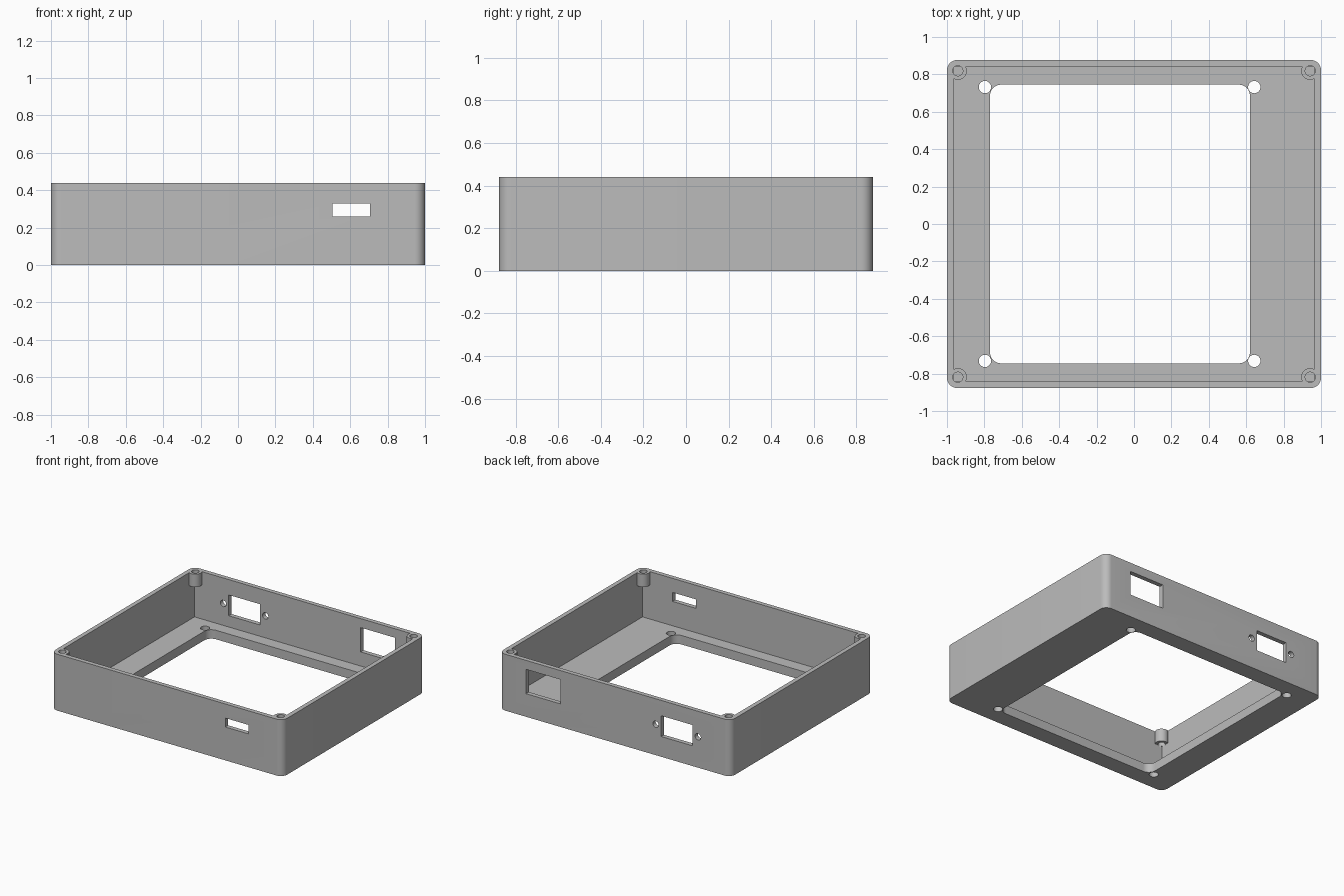
import bpy, bmesh, math

if "Cube" in bpy.data.objects:
    bpy.data.objects.remove(bpy.data.objects["Cube"])

W, D, H = 1.0, 0.877, 0.44      # half width, half depth, height
WALL, FLOOR = 0.035, 0.07

grey = bpy.data.materials.new("plain_grey")
grey.use_nodes = True
colour = (0.5, 0.5, 0.5, 1)
grey.diffuse_color = colour
grey.node_tree.nodes["Principled BSDF"].inputs["Base Color"].default_value = colour


def block(name, x, y, z, radius=0.0):
    """Box given by its ranges, with optional rounded vertical edges."""
    bm = bmesh.new()
    bmesh.ops.create_cube(bm, size=1)
    for v in bm.verts:
        v.co = [lo if c < 0 else hi for c, (lo, hi) in zip(v.co, (x, y, z))]
    if radius:
        upright = [e for e in bm.edges
                   if abs(e.verts[0].co.z - e.verts[1].co.z) > 1e-4]
        bmesh.ops.bevel(bm, geom=upright, offset=radius, segments=10,
                        profile=0.5, affect='EDGES')
    return finish(name, bm)


def rod(name, centre, radius, length, along_y=False):
    bm = bmesh.new()
    bmesh.ops.create_cone(bm, cap_ends=True, segments=40, radius1=radius,
                          radius2=radius, depth=length)
    obj = finish(name, bm)
    obj.location = centre
    if along_y:
        obj.rotation_euler.x = math.pi / 2
    return obj


def finish(name, bm):
    bmesh.ops.recalc_face_normals(bm, faces=bm.faces)
    mesh = bpy.data.meshes.new(name)
    bm.to_mesh(mesh)
    bm.free()
    obj = bpy.data.objects.new(name, mesh)
    bpy.context.collection.objects.link(obj)
    mesh.materials.append(grey)
    return obj


def cut(target, cutter):
    """Subtract the cutter from the target and remove the cutter."""
    cutter.hide_render = True
    mod = target.modifiers.new("cut", 'BOOLEAN')
    mod.operation = 'DIFFERENCE'
    mod.solver = 'EXACT'
    mod.object = cutter
    bpy.context.view_layer.objects.active = target
    bpy.ops.object.modifier_apply(modifier=mod.name)
    bpy.data.objects.remove(cutter)


corners = [(sx, sy) for sx in (-1, 1) for sy in (-1, 1)]

# Outer body with rounded upright corners
case = block("open_case", (-W, W), (-D, D), (0, H), 0.055)

# Cavity, leaving short screw bosses in the top corners
cavity = block("cavity", (WALL - W, W - WALL), (WALL - D, D - WALL), (FLOOR, H + 0.1))
for sx, sy in corners:
    cut(cavity, rod("boss", (sx * 0.942, sy * 0.819, H), 0.048, 0.2))
    # keep the small sliver behind each boss solid
    cut(cavity, block("boss_back", sorted((sx * 0.942, sx * 1.1)),
                      sorted((sy * 0.819, sy * 1.1)), (H - 0.1, H + 0.2)))
cut(case, cavity)

# Screw holes in the bosses
for sx, sy in corners:
    cut(case, rod("boss_hole", (sx * 0.942, sy * 0.819, H), 0.027, 0.22))

# Large floor opening and its mounting holes
cut(case, block("floor_opening", (-0.77, 0.62), (-0.745, 0.745), (-0.1, 0.2), 0.06))
for sx, sy in corners:
    cut(case, rod("floor_hole", (-0.077 + sx * 0.72, sy * 0.732, 0), 0.033, 0.3))

# Front slot
cut(case, block("front_slot", (0.505, 0.705), (-1, -0.8), (0.26, 0.33)))

# Back ports with two fixing holes
cut(case, block("back_port_large", (0.47, 0.768), (0.8, 1), (0.18, 0.37)))
cut(case, block("back_port_small", (-0.67, -0.4), (0.8, 1), (0.158, 0.32)))
for side in (-1, 1):
    cut(case, rod("port_hole", (-0.535 + side * 0.182, D, 0.241), 0.025, 0.2, True))

# Smooth the round parts, keep the edges sharp
bpy.ops.object.select_all(action='DESELECT')
case.select_set(True)
bpy.context.view_layer.objects.active = case
bpy.ops.object.shade_smooth_by_angle(angle=math.radians(30))
